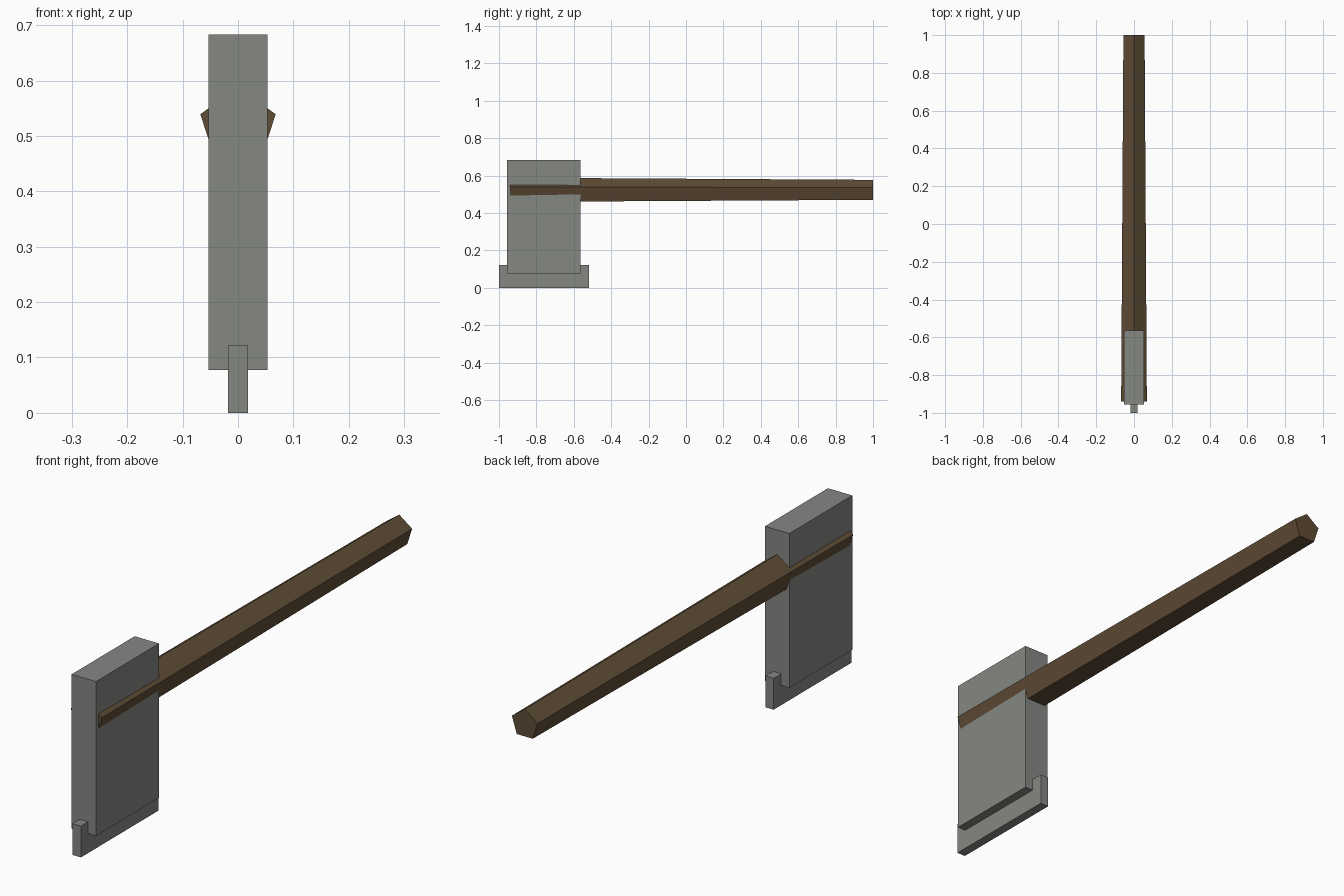
import bpy, bmesh, math

if "Cube" in bpy.data.objects:
    bpy.data.objects.remove(bpy.data.objects["Cube"])


def material(name, rgb):
    m = bpy.data.materials.new(name)
    m.diffuse_color = (*rgb, 1)
    m.use_nodes = True
    m.node_tree.nodes["Principled BSDF"].inputs["Base Color"].default_value = m.diffuse_color
    return m


stone = material("grey stone", (0.235, 0.243, 0.226))
wood = material("brown wood", (0.117, 0.074, 0.038))


def add_object(name, bm, mat):
    bmesh.ops.recalc_face_normals(bm, faces=bm.faces)
    mesh = bpy.data.meshes.new(name)
    bm.to_mesh(mesh)
    bm.free()
    mesh.materials.append(mat)
    obj = bpy.data.objects.new(name, mesh)
    bpy.context.collection.objects.link(obj)
    return obj


def box(name, half_x, y0, y1, z0, z1, mat):
    bm = bmesh.new()
    bmesh.ops.create_cube(bm, size=1)
    for v in bm.verts:
        v.co.x *= 2 * half_x
        v.co.y = y1 if v.co.y > 0 else y0
        v.co.z = z1 if v.co.z > 0 else z0
    return add_object(name, bm, mat)


def tapered_bar(name, sides, ends, mat):
    """Capped bar along y, one corner up; ends are (y, centre z, radius)."""
    bm = bmesh.new()
    rings = []
    for y, z, r in ends:
        angles = [2 * math.pi * i / sides for i in range(sides)]
        rings.append([bm.verts.new((r * math.sin(a), y, z + r * math.cos(a)))
                      for a in angles])
        bm.faces.new(rings[-1])
    for i in range(sides):
        j = (i + 1) % sides
        bm.faces.new((rings[0][i], rings[0][j], rings[1][j], rings[1][i]))
    return add_object(name, bm, mat)


# Thick slab head and the thin cutting edge set into its underside
box("head", 0.053, -0.956, -0.565, 0.077, 0.683, stone)
box("cutting_edge", 0.018, -1.0, -0.518, 0.0, 0.123, stone)

# Five-sided handle, slightly thinner toward the grip end
tapered_bar("handle", 5, [(-0.94, 0.517, 0.0715), (1.0, 0.518, 0.059)], wood)
